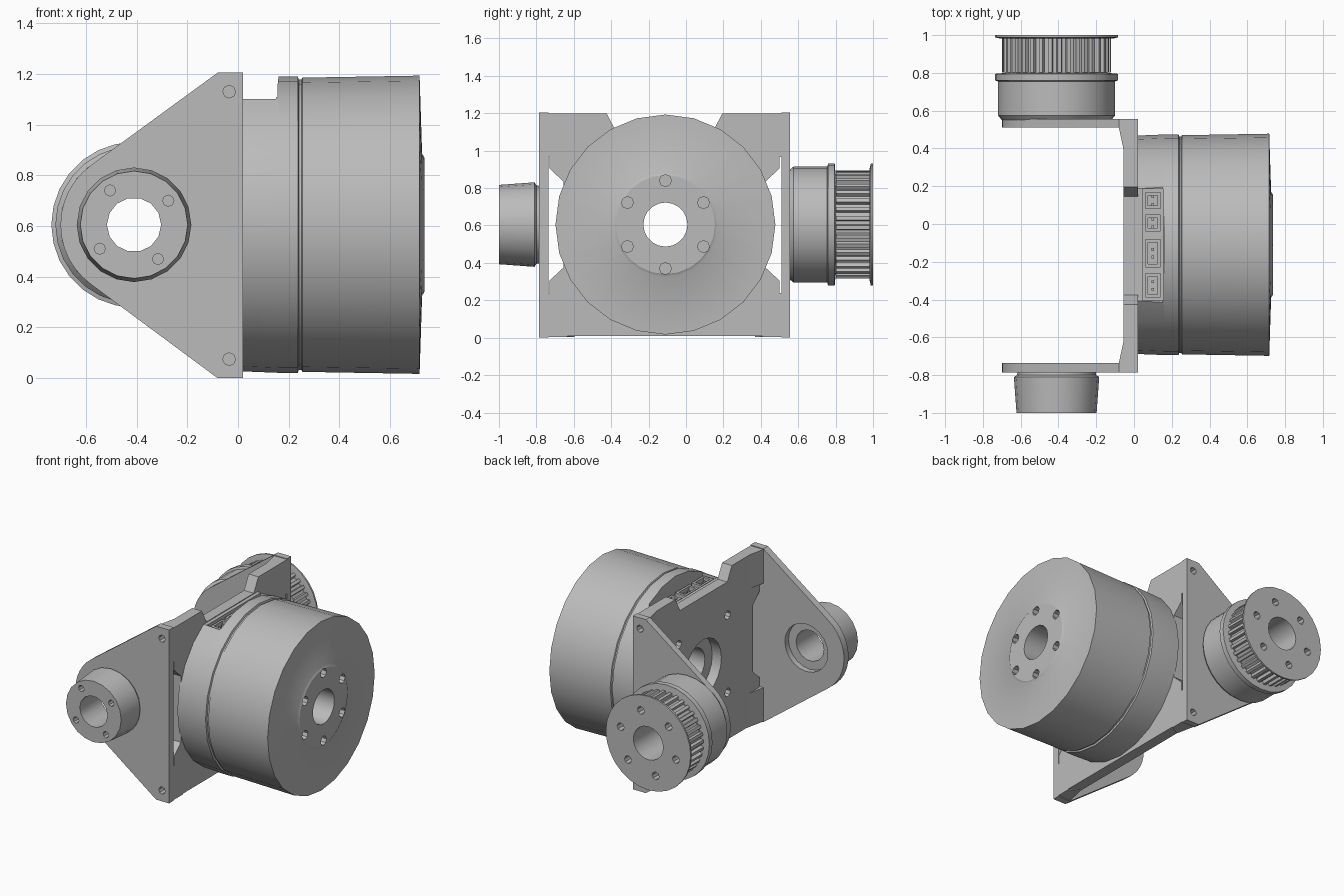
import bpy, bmesh
from math import sin, cos, pi, radians
from mathutils import Vector

if "Cube" in bpy.data.objects:
    bpy.data.objects.remove(bpy.data.objects["Cube"])

grey = bpy.data.materials.new("machined grey")
grey.use_nodes = True
grey.diffuse_color = (0.5, 0.5, 0.5, 1)
grey.node_tree.nodes["Principled BSDF"].inputs["Base Color"].default_value = (0.5, 0.5, 0.5, 1)

MOTOR = (-0.11, 0.605)      # y, z of the motor axis
JOINT = (-0.41, 0.605)      # x, z of the joint axis


def place(axis, a, p, q):
    return Vector({"x": (a, p, q), "y": (p, a, q), "z": (p, q, a)}[axis])


def circle(centre, r, n=28, start=0.0, sweep=2 * pi):
    """Points round an arc; a full turn leaves out the repeated end."""
    steps = n if sweep >= 2 * pi else n - 1
    return [(centre[0] + r * cos(start + sweep * i / steps),
             centre[1] + r * sin(start + sweep * i / steps)) for i in range(n)]


def prism(bm, pts, axis, a0, a1):
    low = [bm.verts.new(place(axis, a0, *p)) for p in pts]
    high = [bm.verts.new(place(axis, a1, *p)) for p in pts]
    bm.faces.new(low)
    bm.faces.new(high)
    for i in range(len(pts)):
        j = (i + 1) % len(pts)
        bm.faces.new((low[i], low[j], high[j], high[i]))


def finish(name, bm):
    bmesh.ops.recalc_face_normals(bm, faces=bm.faces)
    mesh = bpy.data.meshes.new(name)
    bm.to_mesh(mesh)
    bm.free()
    mesh.materials.append(grey)
    ob = bpy.data.objects.new(name, mesh)
    bpy.context.scene.collection.objects.link(ob)
    return ob


def solid(name, *prisms):
    bm = bmesh.new()
    for args in prisms:
        prism(bm, *args)
    return finish(name, bm)


def lathe(name, profile, axis, centre, n=28):
    """Spin a list of (position, radius) into a closed solid."""
    bm = bmesh.new()
    rings = [[bm.verts.new(place(axis, a, *p)) for p in circle(centre, r, n)]
             for a, r in profile]
    for one, two in zip(rings, rings[1:]):
        for i in range(n):
            j = (i + 1) % n
            bm.faces.new((one[i], one[j], two[j], two[i]))
    bm.faces.new(rings[0])
    bm.faces.new(rings[-1])
    return finish(name, bm)


def cut(ob, *prisms):
    cutter = solid("cutter", *prisms)
    cutter.hide_render = True
    mod = ob.modifiers.new("cut", "BOOLEAN")
    mod.operation, mod.solver, mod.object = "DIFFERENCE", "EXACT", cutter
    deps = bpy.context.evaluated_depsgraph_get()
    mesh = bpy.data.meshes.new_from_object(ob.evaluated_get(deps))
    ob.modifiers.clear()
    ob.data = mesh
    bpy.data.objects.remove(cutter)


def bolts(centre, ring, r, count, axis, a0, a1, start):
    return [(circle(c, r, 8), axis, a0, a1) for c in circle(centre, ring, count, start)]


def rect(u0, u1, v0, v1):
    return [(u0, v0), (u1, v0), (u1, v1), (u0, v1)]


# Motor: fixed rear part, shallow groove, rotor can with a slightly coned end
motor = lathe("motor_body", [(0.015, 0.578), (0.165, 0.584), (0.236, 0.584),
                             (0.24, 0.572), (0.25, 0.572), (0.254, 0.58), (0.716, 0.588),
                             (0.726, 0.28), (0.735, 0.265)], "x", MOTOR, 24)
cut(motor, (circle(MOTOR, 0.118, 20), "x", -0.1, 0.8),
    *bolts(MOTOR, 0.235, 0.032, 6, "x", 0.66, 0.8, pi / 2))
cut(motor, ([(0.0, 1.1), (0.15, 1.1), (0.172, 1.3), (0.0, 1.3)], "y", -0.5, 0.28))
cut(motor, (rect(0.045, 0.155, -0.405, 0.185), "z", 1.02, 1.2))

# Connectors in the recess on top of the motor
for i, (y0, y1) in enumerate([(-0.39, -0.26), (-0.23, -0.08), (-0.04, 0.05), (0.08, 0.17)]):
    plug = solid(f"connector_{i + 1}", (rect(0.06, 0.14, y0, y1), "z", 1.01, 1.09))
    cut(plug, (rect(0.075, 0.125, y0 + 0.018, y1 - 0.018), "z", 1.04, 1.2))
    mid = (y0 + y1) / 2
    solid(f"connector_pins_{i + 1}",
          *[(rect(0.093, 0.107, y - 0.007, y + 0.007), "z", 1.03, 1.08)
            for y in (mid - 0.02, mid + 0.02)])

# Back plate: side notches, a dip below the connectors and a central opening
corner = [(0.615, 0.595), (0.615, 0.3), (0.54, 0.23)]
half = corner + [(y, -z) for y, z in reversed(corner)]
dip = [(-0.31, 0.595), (-0.26, 0.5), (0.26, 0.5), (0.31, 0.595)]
outline = half + [(-y, -z) for y, z in half] + dip
plate = solid("mount_plate", ([(y - 0.115, z + 0.605) for y, z in outline], "x", -0.055, 0.02))
cut(plate, (circle(MOTOR, 0.2, 20), "x", -0.2, 0.2),
    *bolts(MOTOR, 0.38, 0.03, 4, "x", -0.2, 0.2, pi / 4))

# Corner gussets that tie the plate to the side cheeks
for side, y, d in (("front", -0.735, 1), ("back", 0.51, -1)):
    for level, z0, z1 in (("lower", 0.005, 0.24), ("upper", 0.965, 1.2)):
        solid(f"{level}_{side}_gusset",
              ([(-0.08, y), (0.02, y), (0.02, y + d * 0.1), (-0.05, y + d * 0.14)],
               "z", z0, z1))

# Side cheeks: straight edge at the plate, round end at the joint
cheek = [(0.02, 0.0), (0.02, 1.205), (-0.08, 1.205)]
cheek += circle(JOINT, 0.29, 13, radians(125), radians(110)) + [(-0.08, 0.0)]
for side, y0, y1 in (("front", -0.785, -0.735), ("back", 0.51, 0.555)):
    ob = solid(f"{side}_cheek", (cheek, "y", y0, y1))
    cut(ob, (circle(JOINT, 0.165, 20), "y", -1.2, 1.2),
        *[(circle((-0.035, z), 0.025, 8), "y", -1.2, 1.2) for z in (0.075, 1.13)])

# Front hub, slightly tapered
hub = lathe("front_hub", [(-1.0, 0.212), (-0.81, 0.226), (-0.8, 0.21), (-0.775, 0.205)],
            "y", JOINT, 20)
cut(hub, (circle(JOINT, 0.107, 14), "y", -1.2, -0.5),
    *bolts(JOINT, 0.165, 0.022, 4, "y", -1.2, -0.93, radians(35)))

# Back pulley: hub with collar, toothed rim and end flange
collar = lathe("pulley_hub", [(0.55, 0.29), (0.575, 0.31), (0.755, 0.31), (0.76, 0.326),
                              (0.795, 0.326), (0.8, 0.27), (0.805, 0.27)], "y", JOINT)
teeth = []
for k in range(36):
    for part, r in ((0, 0.266), (0.4, 0.266), (0.5, 0.288), (0.9, 0.288)):
        a = 2 * pi * (k + part) / 36
        teeth.append((JOINT[0] + r * cos(a), JOINT[1] + r * sin(a)))
rim = solid("pulley_teeth", (teeth, "y", 0.803, 0.984))
flange = lathe("pulley_end_flange", [(0.982, 0.3), (0.988, 0.326), (1.0, 0.326)], "y", JOINT)
for ob in (collar, rim, flange):
    cut(ob, (circle(JOINT, 0.115, 20), "y", 0.4, 1.2))
for ob in (rim, flange):
    cut(ob, *bolts(JOINT, 0.22, 0.027, 6, "y", 0.9, 1.2, pi / 12))

# Smooth the round walls, keep edges sharp
bpy.ops.object.select_all(action="DESELECT")
for ob in bpy.context.scene.objects:
    if ob.type == "MESH":
        ob.select_set(True)
        bpy.context.view_layer.objects.active = ob
bpy.ops.object.shade_smooth_by_angle(angle=radians(30))
